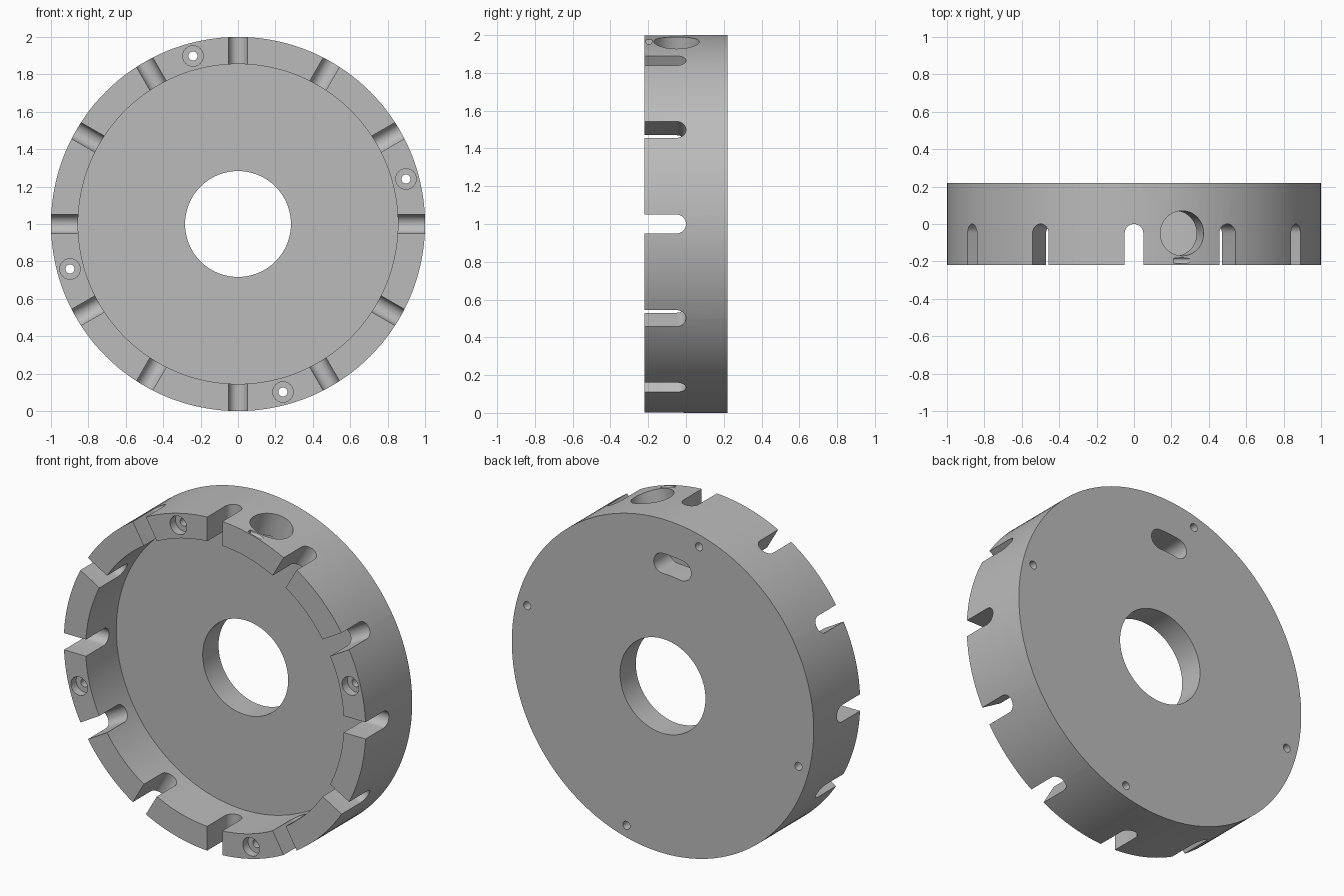
import bpy, bmesh
from math import sin, cos, pi, radians
from mathutils import Matrix, Vector

cube = bpy.data.objects.get("Cube")
if cube:
    bpy.data.objects.remove(cube)

R_OUT, R_IN, R_BORE = 1.0, 0.855, 0.283
FRONT, FLOOR, BACK = -0.22, 0.07, 0.22
MID = Vector((0, 0, 1))

grey = bpy.data.materials.new("machined grey")
grey.use_nodes = True
grey.diffuse_color = (0.5, 0.5, 0.5, 1)
grey.node_tree.nodes["Principled BSDF"].inputs["Base Color"].default_value = (0.5, 0.5, 0.5, 1)


def make_object(name, bm):
    bmesh.ops.recalc_face_normals(bm, faces=bm.faces)
    mesh = bpy.data.meshes.new(name)
    bm.to_mesh(mesh)
    bm.free()
    mesh.materials.append(grey)
    obj = bpy.data.objects.new(name, mesh)
    bpy.context.collection.objects.link(obj)
    return obj


def arc(cx, cy, r, start, end, n):
    return [(cx + r * cos(start + (end - start) * i / n),
             cy + r * sin(start + (end - start) * i / n)) for i in range(n + 1)]


def circle(cx, cy, r, n=48):
    return arc(cx, cy, r, 0, 2 * pi, n)[:-1]


def prism(bm, outline, low, high, frame):
    """Extrude a flat outline along the frame's third axis."""
    rings = [[bm.verts.new(frame @ Vector((x, y, d))) for x, y in outline] for d in (low, high)]
    bm.faces.new(rings[0])
    bm.faces.new(rings[1])
    for i in range(len(outline)):
        j = (i + 1) % len(outline)
        bm.faces.new((rings[0][i], rings[0][j], rings[1][j], rings[1][i]))


def frame(x_axis, y_axis, z_axis):
    m = Matrix((x_axis, y_axis, z_axis)).transposed().to_4x4()
    m.translation = MID
    return m


AXIAL = frame((1, 0, 0), (0, 0, 1), (0, 1, 0))
SIDEWAYS = frame((0, 1, 0), (0, 0, 1), (1, 0, 0))


def radial(angle):
    return frame((-sin(angle), 0, cos(angle)), (0, 1, 0), (cos(angle), 0, sin(angle)))


def cut(body, name, bm):
    cutter = make_object(name, bm)
    mod = body.modifiers.new(name, 'BOOLEAN')
    mod.operation, mod.solver, mod.object = 'DIFFERENCE', 'EXACT', cutter
    bpy.context.view_layer.update()
    result = body.evaluated_get(bpy.context.evaluated_depsgraph_get())
    mesh = bpy.data.meshes.new_from_object(result)
    body.modifiers.clear()
    body.data = mesh
    bpy.data.objects.remove(cutter)


# Dished disc with a central bore, turned about the y axis
profile = [(R_BORE, BACK), (R_BORE, FLOOR), (R_IN, FLOOR),
           (R_IN, FRONT), (R_OUT, FRONT), (R_OUT, BACK)]
bm = bmesh.new()
SEGMENTS = 144
rings = []
for s in range(SEGMENTS):
    a = 2 * pi * s / SEGMENTS
    rings.append([bm.verts.new(MID + Vector((r * cos(a), y, r * sin(a)))) for r, y in profile])
for s in range(SEGMENTS):
    a, b = rings[s], rings[(s + 1) % SEGMENTS]
    for i in range(len(profile)):
        j = (i + 1) % len(profile)
        bm.faces.new((a[i], a[j], b[j], b[i]))
body = make_object("slotted_housing", bm)

# Twelve round-ended slots through the rim
bm = bmesh.new()
slot = [(-0.05, -0.3), (0.05, -0.3)] + arc(0, -0.05, 0.05, 0, pi, 16)
for k in range(12):
    prism(bm, slot, 0.78, 1.1, radial(k * pi / 6))
cut(body, "rim_slots", bm)

# Four screw holes with counterbores
for name, r, end in (("screw_holes", 0.024, 0.3), ("counterbores", 0.055, FRONT + 0.05)):
    bm = bmesh.new()
    for k in range(4):
        a = radians(15 + 90 * k)
        prism(bm, circle(0.93 * cos(a), 0.93 * sin(a), r, 32), -0.3, end, AXIAL)
    cut(body, name, bm)

# Curved oval opening in the floor
bm = bmesh.new()
a0, a1, rm, w = radians(90), radians(100), 0.735, 0.06
oval = (arc(0, 0, rm + w, a0, a1, 8)
        + arc(rm * cos(a1), rm * sin(a1), w, a1, a1 + pi, 16)[1:]
        + arc(0, 0, rm - w, a1, a0, 8)[1:]
        + arc(rm * cos(a0), rm * sin(a0), w, a0 - pi, a0, 16)[1:-1])
prism(bm, oval, 0, 0.3, AXIAL)
cut(body, "floor_opening", bm)

# Large side port and the small groove in front of it
bm = bmesh.new()
prism(bm, circle(0, -0.05, 0.12, 64), 0.8, 1.1, radial(radians(75)))
prism(bm, circle(-0.196, 0.967, 0.016, 24), 0.21, 0.30, SIDEWAYS)
cut(body, "side_port", bm)

# Smooth curved walls, keep edges crisp
bpy.ops.object.select_all(action='DESELECT')
body.select_set(True)
bpy.context.view_layer.objects.active = body
bpy.ops.object.shade_smooth_by_angle(angle=radians(30))
